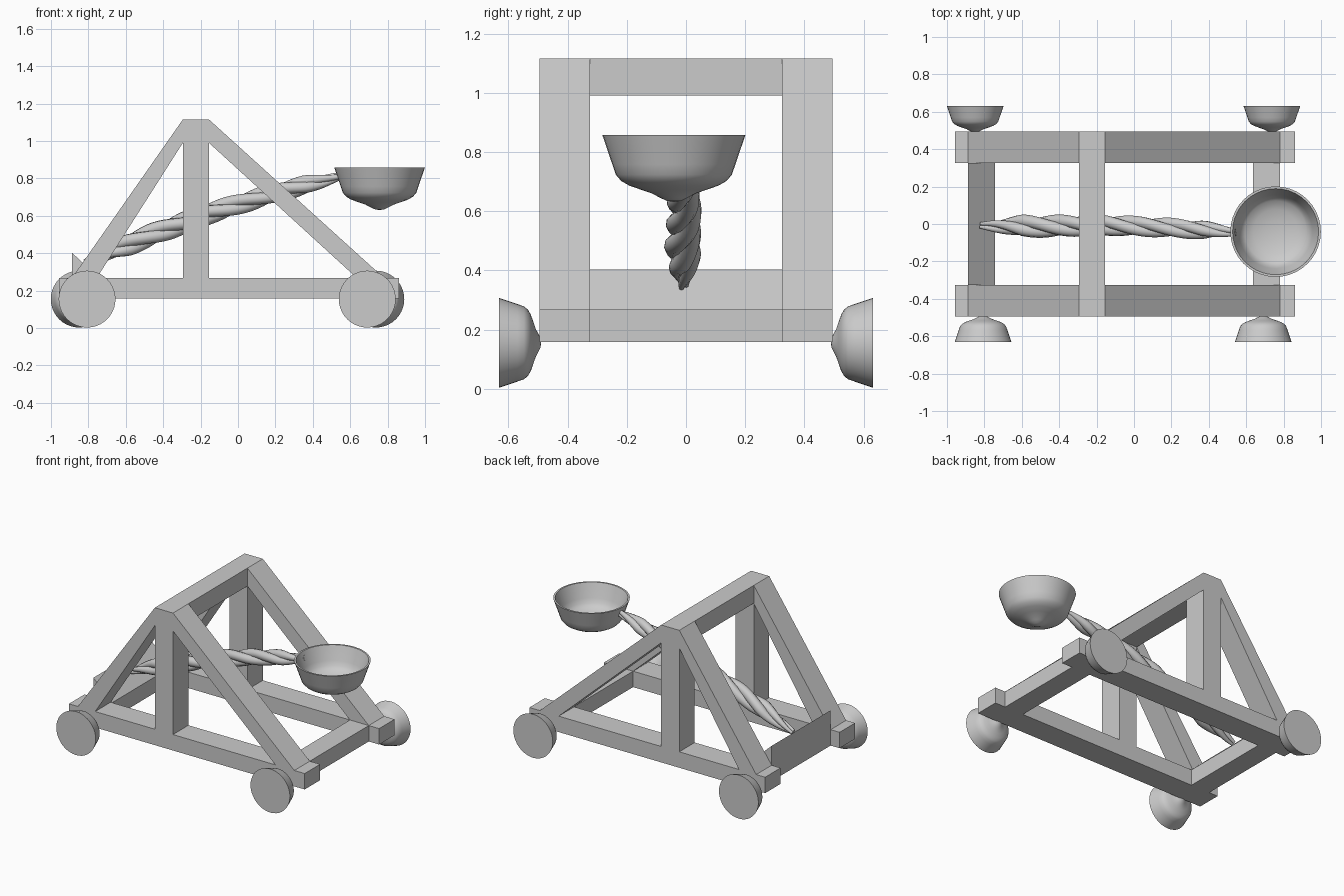
import bpy, bmesh
from math import pi, sin, cos, radians
from mathutils import Matrix, Vector

if "Cube" in bpy.data.objects:
    bpy.data.objects.remove(bpy.data.objects["Cube"])


def finish(name, bm):
    bmesh.ops.remove_doubles(bm, verts=bm.verts, dist=0.0005)
    bmesh.ops.recalc_face_normals(bm, faces=bm.faces)
    me = bpy.data.meshes.new(name)
    bm.to_mesh(me)
    bm.free()
    ob = bpy.data.objects.new(name, me)
    bpy.context.collection.objects.link(ob)
    return ob


def extrude_xz(name, profile, y0, y1):
    """Timber made from an outline in x, z pulled from y0 to y1."""
    bm = bmesh.new()
    face = bm.faces.new([bm.verts.new((x, y0, z)) for x, z in profile])
    ext = bmesh.ops.extrude_face_region(bm, geom=[face])["geom"]
    moved = [g for g in ext if isinstance(g, bmesh.types.BMVert)]
    bmesh.ops.translate(bm, verts=moved, vec=(0, y1 - y0, 0))
    return finish(name, bm)


def rect(x0, x1, z0, z1):
    return [(x0, z0), (x1, z0), (x1, z1), (x0, z1)]


def lathe(name, profile, matrix, steps=40):
    """Round part turned from r, z points about the z axis."""
    bm = bmesh.new()
    vs = [bm.verts.new((r, 0, z)) for r, z in profile]
    es = [bm.edges.new(p) for p in zip(vs, vs[1:])]
    bmesh.ops.spin(bm, geom=vs + es, cent=(0, 0, 0), axis=(0, 0, 1),
                   angle=2 * pi, steps=steps)
    ob = finish(name, bm)
    ob.matrix_world = matrix
    bpy.ops.object.select_all(action='DESELECT')
    ob.select_set(True)
    bpy.context.view_layer.objects.active = ob
    bpy.ops.object.shade_smooth_by_angle(angle=radians(40))
    return ob


# Side frames: rail, post and two sloping struts on each side
IN, OUT = 0.325, 0.495
for side, s in (("front", -1), ("back", 1)):
    y0, y1 = s * IN, s * OUT
    extrude_xz(side + "_rail", rect(-0.957, 0.861, 0.157, 0.268), y0, y1)
    extrude_xz(side + "_post", rect(-0.295, -0.155, 0.268, 1.115), y0, y1)
    extrude_xz(side + "_left_strut", [(-0.295, 1.115), (-0.888, 0.268),
                                      (-0.755, 0.268), (-0.295, 0.99)], y0, y1)
    extrude_xz(side + "_right_strut", [(-0.155, 1.115), (-0.155, 0.99),
                                       (0.635, 0.268), (0.781, 0.268)], y0, y1)

# Beams joining the two frames; the left one has a sloping top
extrude_xz("top_beam", rect(-0.295, -0.155, 0.99, 1.115), -IN, IN)
extrude_xz("right_cross_beam", rect(0.636, 0.781, 0.157, 0.268), -IN, IN)
extrude_xz("left_cross_beam", [(-0.888, 0.157), (-0.743, 0.157),
                               (-0.743, 0.268), (-0.888, 0.403)], -IN, IN)

# Outer bowl outline, tip to rim, rim at z = 0
outer = [(0, -0.227), (0.025, -0.223), (0.048, -0.212), (0.075, -0.198),
         (0.11, -0.186), (0.15, -0.172), (0.178, -0.156), (0.196, -0.135),
         (0.208, -0.1), (0.242, 0)]

# Bucket: hollow bowl
inner = [(0.23, 0), (0.197, -0.095), (0.184, -0.125), (0.165, -0.145),
         (0.12, -0.163), (0.06, -0.175), (0, -0.178)]
lathe("bucket", outer + inner, Matrix.Translation((0.757, -0.041, 0.858)))

# Wheels: small solid bowls, flat face outward
k = 0.152 / 0.242
wheel = [(r * k, z * k) for r, z in outer] + [(0, 0)]
for name, x, s in (("front_left_wheel", -0.807, -1), ("front_right_wheel", 0.691, -1),
                   ("back_left_wheel", -0.849, 1), ("back_right_wheel", 0.737, 1)):
    m = Matrix.Translation((x, s * 0.632, 0.155)) @ Matrix.Rotation(-s * pi / 2, 4, 'X')
    lathe(name, wheel, m)

# Throwing arm: three twisted strands along a gently bent path
path = [Vector(p) for p in ((-0.82, -0.01, 0.35), (-0.47, -0.012, 0.495),
                            (-0.15, -0.005, 0.615), (0.19, -0.02, 0.72),
                            (0.545, -0.043, 0.812))]


def along(t):
    f = t * (len(path) - 1)
    i = min(int(f), len(path) - 2)
    return path[i].lerp(path[i + 1], f - i)


direction = (path[-1] - path[0]).normalized()
side_v = Vector((0, 1, 0))
up_v = direction.cross(side_v).normalized()
N = 60
for n in range(3):
    cu = bpy.data.curves.new("arm_strand_%d" % (n + 1), 'CURVE')
    cu.dimensions = '3D'
    cu.bevel_depth = 0.034
    cu.bevel_resolution = 3
    cu.use_fill_caps = True
    sp = cu.splines.new('POLY')
    sp.points.add(N)
    for i, pt in enumerate(sp.points):
        t = i / N
        a = 2 * pi * (n / 3 + 2.2 * t)
        swell = min(1, 0.35 + 4 * t, 0.45 + 4 * (1 - t))
        r = 0.027 * swell * (1.1 - 0.25 * t)
        p = along(t) + side_v * r * cos(a) + up_v * r * sin(a)
        pt.co = (*p, 1)
        pt.radius = min(1, 0.25 + 4.5 * t, 0.4 + 5 * (1 - t)) * (1.05 - 0.2 * t)
    ob = bpy.data.objects.new(cu.name, cu)
    bpy.context.collection.objects.link(ob)
